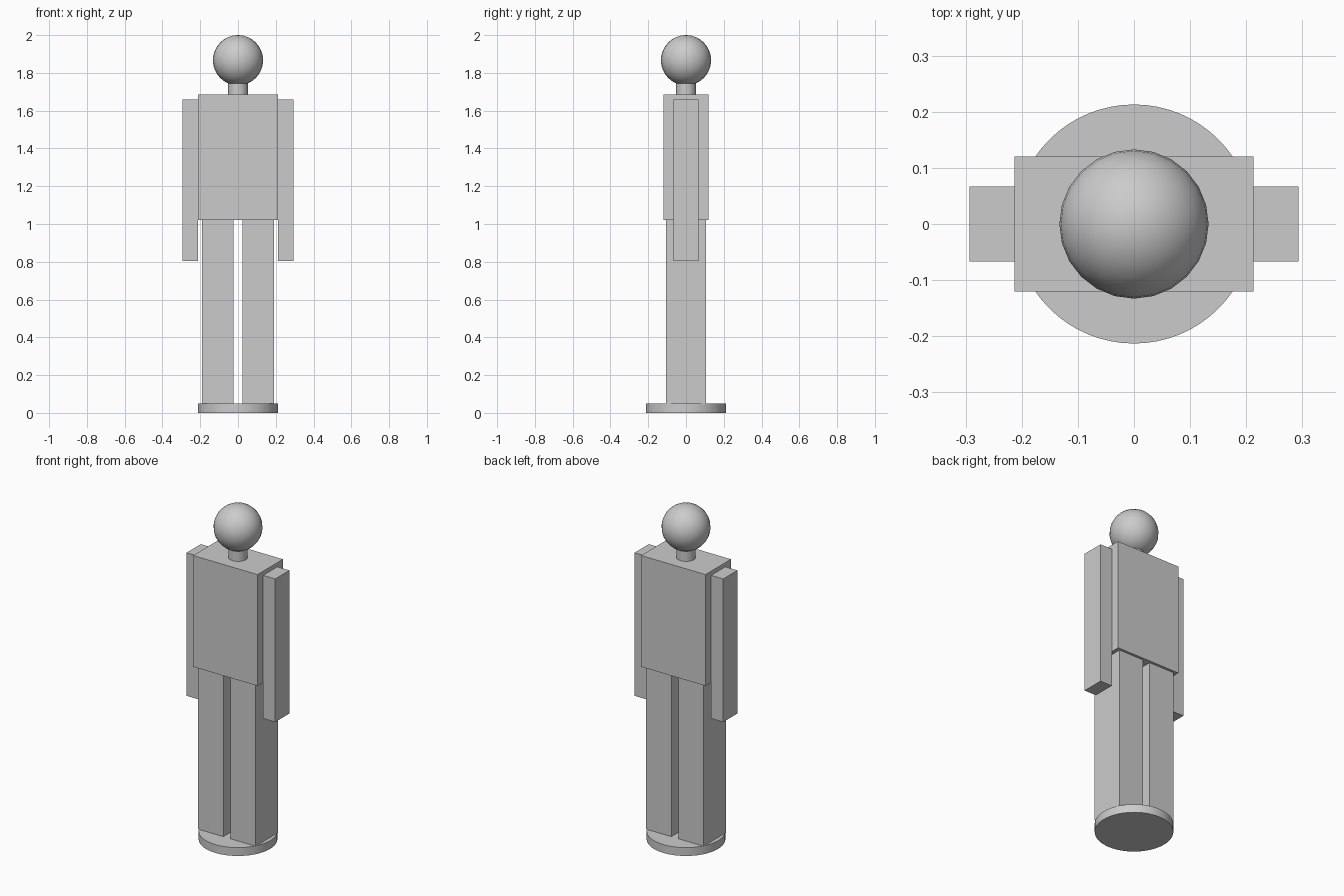
import bpy
import math

cube = bpy.data.objects.get("Cube")
if cube:
    bpy.data.objects.remove(cube, do_unlink=True)

# Single grey material
grey = bpy.data.materials.new("plain grey")
grey.use_nodes = True
grey.diffuse_color = (0.6, 0.6, 0.6, 1)
grey.node_tree.nodes["Principled BSDF"].inputs["Base Color"].default_value = (0.6, 0.6, 0.6, 1)


def finish(name, smooth=False):
    obj = bpy.context.object
    obj.name = obj.data.name = name
    obj.data.materials.append(grey)
    if smooth:
        bpy.ops.object.shade_smooth_by_angle(angle=math.radians(40))
    return obj


def box(name, low, high):
    center = [(a + b) / 2 for a, b in zip(low, high)]
    bpy.ops.mesh.primitive_cube_add(size=1, location=center)
    bpy.context.object.scale = [b - a for a, b in zip(low, high)]
    bpy.ops.object.transform_apply(location=False, rotation=False, scale=True)
    return finish(name)


def cylinder(name, radius, bottom, top, sides):
    bpy.ops.mesh.primitive_cylinder_add(vertices=sides, radius=radius, depth=top - bottom,
                                        location=(0, 0, (bottom + top) / 2))
    return finish(name, smooth=True)


# Round stand
cylinder("base", 0.213, 0, 0.05, 64)

# Legs and arms, one pair per side
for side, sign in (("left", 1), ("right", -1)):
    for part, inner, outer, depth, bottom, top in (
            ("leg", 0.023, 0.19, 0.105, 0.05, 1.02),
            ("arm", 0.213, 0.293, 0.067, 0.805, 1.66)):
        x_low, x_high = sorted((sign * inner, sign * outer))
        box(f"{side}_{part}", (x_low, -depth, bottom), (x_high, depth, top))

# Torso
box("torso", (-0.213, -0.12, 1.02), (0.213, 0.12, 1.685))

# Neck and head
cylinder("neck", 0.052, 1.685, 1.79, 32)
bpy.ops.mesh.primitive_uv_sphere_add(segments=24, ring_count=16, radius=0.133,
                                     location=(0, 0, 1.867))
finish("head", smooth=True)
